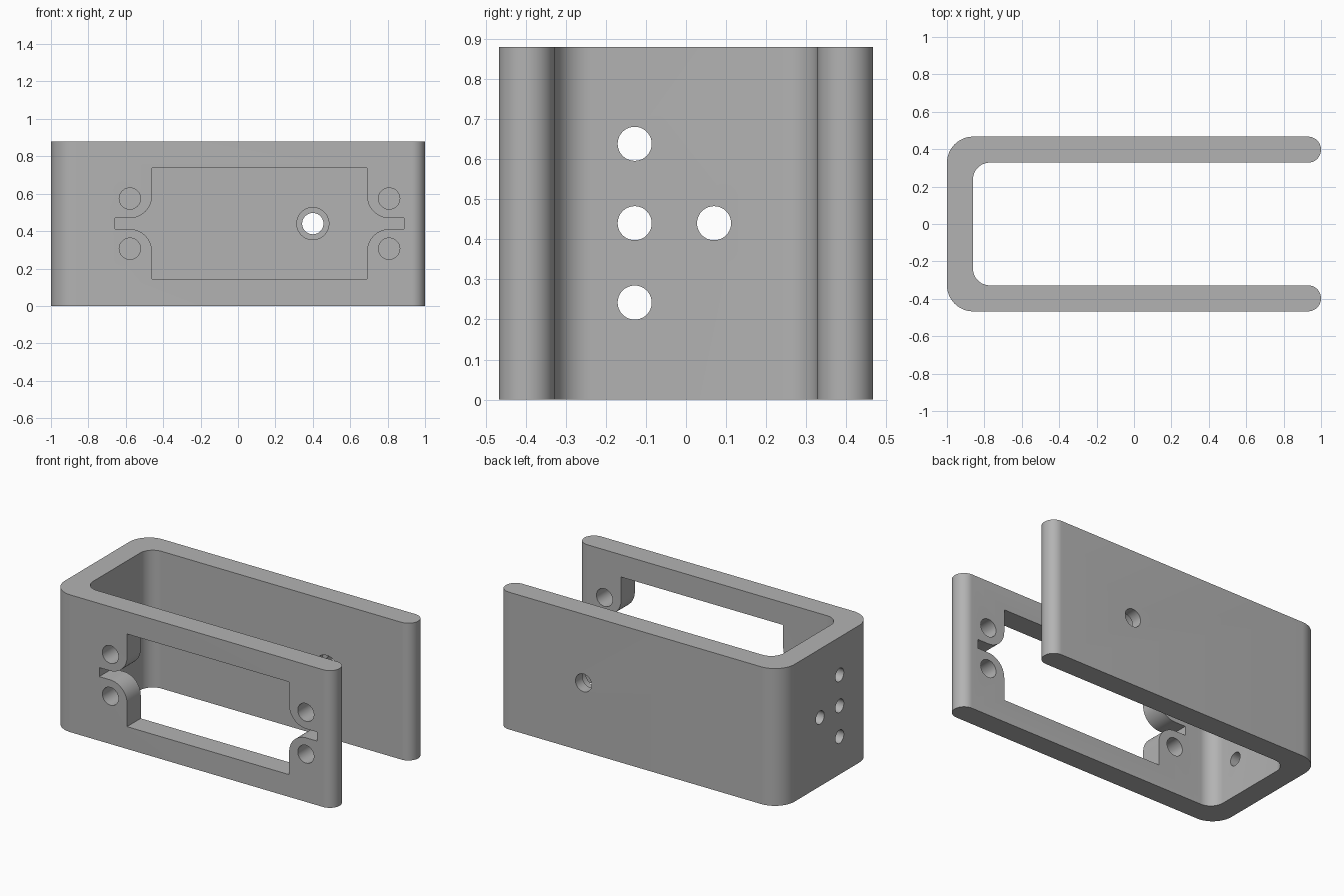
import bpy, bmesh
from math import cos, sin, pi, radians
from mathutils import Matrix, Vector

if "Cube" in bpy.data.objects:
    bpy.data.objects.remove(bpy.data.objects["Cube"])

H = 0.88                    # bracket height
MID = H / 2
OUT, INN = 0.467, 0.328     # outer and inner half depth
WALL = OUT - INN

grey = bpy.data.materials.new("plain grey")
grey.use_nodes = True
grey.diffuse_color = (0.45, 0.45, 0.45, 1)
grey.node_tree.nodes["Principled BSDF"].inputs["Base Color"].default_value = grey.diffuse_color


def arc(cx, cy, r, start, end, n=16):
    angles = [radians(start + (end - start) * i / n) for i in range(n + 1)]
    return [(cx + r * cos(a), cy + r * sin(a)) for a in angles]


def prism(name, outline, depth, matrix):
    """Extrude a flat outline along its local z."""
    bm = bmesh.new()
    face = bm.faces.new([bm.verts.new((u, v, 0)) for u, v in outline])
    top = bmesh.ops.extrude_face_region(bm, geom=[face])["geom"]
    bmesh.ops.translate(bm, vec=(0, 0, depth),
                        verts=[v for v in top if isinstance(v, bmesh.types.BMVert)])
    bmesh.ops.transform(bm, matrix=matrix, verts=bm.verts)
    bmesh.ops.recalc_face_normals(bm, faces=bm.faces)
    mesh = bpy.data.meshes.new(name)
    bm.to_mesh(mesh)
    bm.free()
    mesh.materials.append(grey)
    ob = bpy.data.objects.new(name, mesh)
    bpy.context.collection.objects.link(ob)
    return ob


# U-shaped bracket: rounded outer and inner corners, half-round free ends
cap_r = WALL / 2
mid_y = INN + cap_r
bend, fillet = 0.14, 0.09
inner_x = -1 + WALL
profile = (arc(1 - cap_r, mid_y, cap_r, -90, 90, 24)
           + arc(-1 + bend, OUT - bend, bend, 90, 180)
           + arc(-1 + bend, -OUT + bend, bend, 180, 270)
           + arc(1 - cap_r, -mid_y, cap_r, -90, 90, 24)
           + arc(inner_x + fillet, -INN + fillet, fillet, 270, 180)
           + arc(inner_x + fillet, INN - fillet, fillet, 180, 90))
bracket = prism("bracket", profile, H, Matrix())

cutters = []


def cut_y(name, outline, y, depth):
    """Cutter drawn in x and z that runs towards +y from y."""
    basis = Matrix(((1, 0, 0, 0), (0, 0, 1, y), (0, 1, 0, 0), (0, 0, 0, 1)))
    cutters.append(prism(name, outline, depth, basis))


def cut_x(name, outline, x, depth):
    """Cutter drawn in y and z that runs towards +x from x."""
    basis = Matrix(((0, 0, 1, x), (1, 0, 0, 0), (0, 1, 0, 0), (0, 0, 0, 1)))
    cutters.append(prism(name, outline, depth, basis))


def circle(cx, cy, r, n=40):
    return arc(cx, cy, r, 0, 360, n)[:-1]


# Front window with a side slot and rounded mounting ears at each end
cx, half_w, half_h = 0.115, 0.575, 0.297
slot_x, slot_h, ear_r = 0.772, 0.029, 0.12
quarter = ([(half_w, half_h)]
           + arc(half_w + ear_r, slot_h + ear_r, ear_r, 180, 270)
           + [(slot_x, slot_h)])
right_side = quarter + [(u, -v) for u, v in reversed(quarter)]
window = right_side + [(-u, v) for u, v in reversed(right_side)]
cut_y("window_cutter", [(cx + u, MID + v) for u, v in window], -0.6, 0.4)

# Four mounting screw holes in the front wall
for sx in (-1, 1):
    for sz in (-1, 1):
        cut_y("screw_hole_cutter", circle(cx + sx * 0.693, MID + sz * 0.134, 0.057), -0.6, 0.4)

# Pivot hole in the back wall, with a wider recess on its inner face
cut_y("pivot_hole_cutter", circle(0.4, MID, 0.057), 0.2, 0.4)
cut_y("pivot_recess_cutter", circle(0.4, MID, 0.086), 0.2, INN - 0.2 + WALL / 2)

# Four holes in the end wall
for y, z in ((-0.128, 0.638), (-0.128, MID), (-0.128, 0.242), (0.07, MID)):
    cut_x("end_hole_cutter", circle(y, z, 0.0425), -1.1, 0.4)

# Cut everything out of the bracket and drop the cutters
bpy.context.view_layer.objects.active = bracket
for cutter in cutters:
    mod = bracket.modifiers.new("cut", "BOOLEAN")
    mod.operation = "DIFFERENCE"
    mod.solver = "EXACT"
    mod.object = cutter
    bpy.ops.object.modifier_apply(modifier=mod.name)
    bpy.data.objects.remove(cutter)

bpy.ops.object.select_all(action="DESELECT")
bracket.select_set(True)
bpy.ops.object.shade_smooth_by_angle(angle=radians(30))
